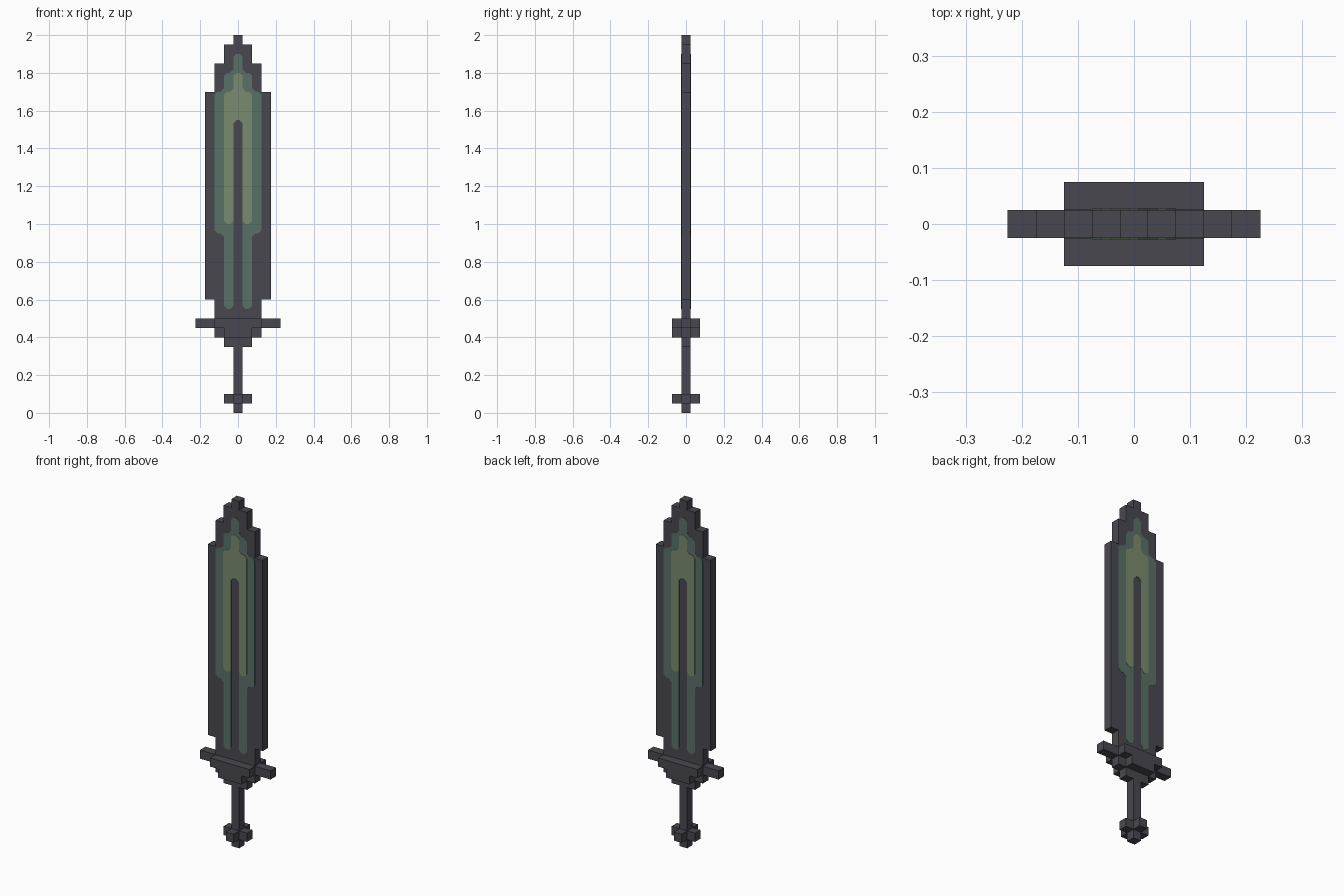
import bpy, bmesh
from mathutils import Vector

if "Cube" in bpy.data.objects:
    bpy.data.objects.remove(bpy.data.objects["Cube"])


def material(name, rgb):
    m = bpy.data.materials.new(name)
    m.diffuse_color = (*rgb, 1)
    m.use_nodes = True
    m.node_tree.nodes["Principled BSDF"].inputs["Base Color"].default_value = m.diffuse_color
    return m


DARK = material("dark slate", (0.066, 0.064, 0.081))
TEAL = material("muted teal", (0.102, 0.165, 0.136))
OLIVE = material("pale olive", (0.195, 0.258, 0.156))


def finish(name, bm, mat):
    bmesh.ops.recalc_face_normals(bm, faces=bm.faces)
    me = bpy.data.meshes.new(name)
    bm.to_mesh(me)
    bm.free()
    me.materials.append(mat)
    ob = bpy.data.objects.new(name, me)
    bpy.context.collection.objects.link(ob)
    return ob


def box(name, x0, x1, y0, y1, z0, z1):
    bm = bmesh.new()
    bmesh.ops.create_cube(bm, size=1)
    for v in bm.verts:
        v.co = Vector((x1 if v.co.x > 0 else x0,
                       y1 if v.co.y > 0 else y0,
                       z1 if v.co.z > 0 else z0))
    return finish(name, bm, DARK)


def chamfer(half, c):
    """Cut every corner of a half outline except its ends on the centre line."""
    pts = [Vector(p) for p in half]
    out = [pts[0]]
    for a, p, b in zip(pts, pts[1:], pts[2:]):
        out += [p + (a - p).normalized() * c, p + (b - p).normalized() * c]
    return out + [pts[-1]]


def prism(name, half, y0, y1, mat):
    """Mirror a right-half outline (x, z) and extrude it from y0 to y1."""
    right = [tuple(p) for p in half]
    left = [(-x, z) for x, z in reversed(right) if x > 1e-6]
    bm = bmesh.new()
    face = bm.faces.new([bm.verts.new((x, y0, z)) for x, z in right + left])
    ext = bmesh.ops.extrude_face_region(bm, geom=[face])
    for v in ext["geom"]:
        if isinstance(v, bmesh.types.BMVert):
            v.co.y = y1
    return finish(name, bm, mat)


# Stepped blade
prism("blade", [(0, 2), (.025, 2), (.025, 1.95), (.075, 1.95), (.075, 1.85),
                (.125, 1.85), (.125, 1.7), (.175, 1.7), (.175, .6),
                (.125, .6), (.125, .5), (0, .5)], -.025, .025, DARK)

# Coloured inlays, thin plates on both blade faces
teal = chamfer([(0, 1.9), (.025, 1.9), (.025, 1.8), (.075, 1.8), (.075, 1.7),
                (.125, 1.7), (.125, .95), (.075, .95), (.075, .55),
                (.025, .55), (.025, 1.55), (0, 1.55)], .017)
olive = chamfer([(0, 1.8), (.025, 1.8), (.025, 1.7), (.075, 1.7), (.075, 1.0),
                 (.025, 1.0), (.025, 1.55), (0, 1.55)], .017)
for side, s in (("front", -1), ("back", 1)):
    prism(f"outer_inlay_{side}", teal, s * .0245, s * .026, TEAL)
    prism(f"inner_inlay_{side}", olive, s * .0245, s * .0275, OLIVE)

# Guard
box("guard_plate", -.125, .125, -.075, .075, .45, .5)
box("guard_middle", -.075, .075, -.075, .075, .4, .45)
box("guard_collar", -.075, .075, -.025, .025, .35, .4)
for side, s in (("left", -1), ("right", 1)):
    box(f"crossbar_{side}", *sorted((s * .125, s * .225)), -.025, .025, .45, .5)
    box(f"guard_step_{side}", *sorted((s * .075, s * .125)), -.025, .025, .4, .45)

# Grip and cross-shaped pommel
box("grip", -.025, .025, -.025, .025, 0, .35)
for s in (-1, 1):
    lo, hi = sorted((s * .025, s * .075))
    tag = "a" if s < 0 else "b"
    box(f"pommel_side_{tag}", lo, hi, -.025, .025, .05, .1)
    box(f"pommel_depth_{tag}", -.025, .025, lo, hi, .05, .1)
